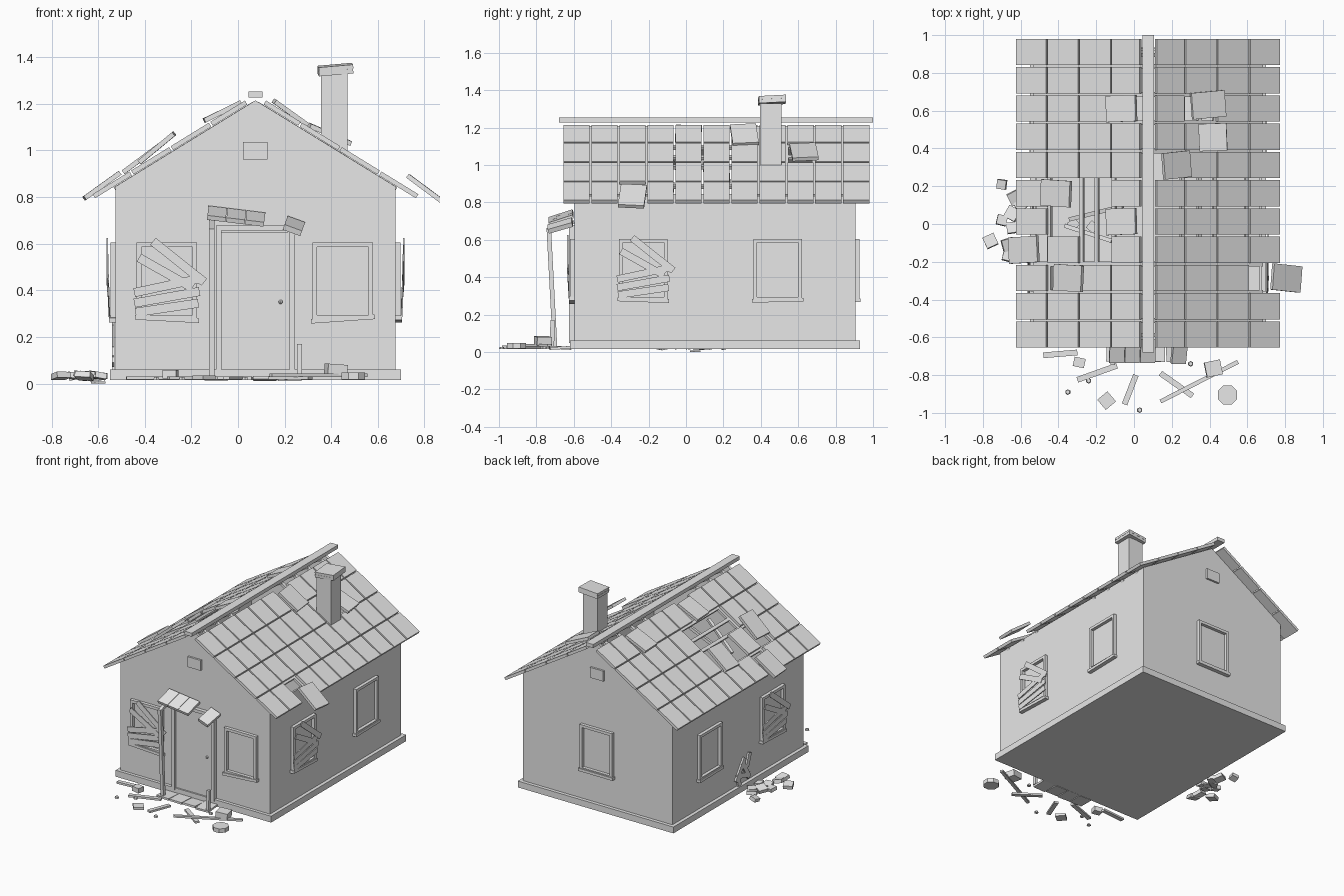
import bpy, bmesh, math, random
from mathutils import Matrix, Vector, Euler

cube = bpy.data.objects.get("Cube")
if cube:
    bpy.data.objects.remove(cube, do_unlink=True)

random.seed(4)
grey = bpy.data.materials.new("plain_grey")
grey.use_nodes = True
grey.diffuse_color = (0.8, 0.8, 0.8, 1)
grey.node_tree.nodes["Principled BSDF"].inputs["Base Color"].default_value = (0.8, 0.8, 0.8, 1)
WORLD = Matrix()
CX, CY = 0.075, 0.155          # centre of the house


def finish(name, bm):
    mesh = bpy.data.meshes.new(name)
    bmesh.ops.recalc_face_normals(bm, faces=bm.faces)
    bm.to_mesh(mesh)
    bm.free()
    mesh.materials.append(grey)
    obj = bpy.data.objects.new(name, mesh)
    bpy.context.collection.objects.link(obj)
    return obj


def box(name, loc, size, rot=(0, 0, 0), frame=WORLD):
    """Box with size and rotation in degrees, placed inside a frame."""
    turn = Euler([math.radians(a) for a in rot]).to_matrix().to_4x4()
    bm = bmesh.new()
    bmesh.ops.create_cube(bm, size=1, matrix=frame @ Matrix.Translation(loc) @ turn @ Matrix.Diagonal((*size, 1)))
    return finish(name, bm)


def plank(name, a, b, width, thick, z, frame=WORLD):
    """Flat plank lying on the ground between two points."""
    d = Vector(b) - Vector(a)
    mid = (Vector(a) + Vector(b)) / 2
    box(name, (mid.x, mid.y, z), (d.length, width, thick), (0, 0, math.degrees(math.atan2(d.y, d.x))), frame)


# Hollow walls with gables, open under the roof
bm = bmesh.new()
profile = [(-0.6, 0.03), (0.6, 0.03), (0.6, 0.846), (0, 1.215), (-0.6, 0.846)]
rings = [[bm.verts.new((CX + x, y, z)) for x, z in profile] for y in (-0.597, 0.905)]
for ring in rings:
    bm.faces.new(ring)
for i in (0, 1, 4):
    j = (i + 1) % 5
    bm.faces.new((rings[0][i], rings[0][j], rings[1][j], rings[1][i]))
walls = finish("walls", bm)
shell = walls.modifiers.new("thickness", "SOLIDIFY")
shell.thickness = 0.02
shell.offset = -1
box("foundation", (CX, CY, 0.038), (1.25, 1.55, 0.046))

# Roof tiles in rows from eave to ridge: lifted and missing ones by slot
SLOPE = math.atan(0.615)
EDGES = [0.69, 0.525, 0.355, 0.185, 0.03]
PITCH = 1.645 / 11
LOOSE = {  # (side, row, column): shift down, shift y, lift, tilt, yaw
    (1, 2, 8): (0.03, 0.02, 0.03, -8, 5),
    (1, 3, 6): (0.03, 0.0, 0.02, 4, 5),
    (1, 0, 2): (0.11, 0.0, 0.045, 5, -5),
    (-1, 3, 8): (0.02, 0.0, 0.02, -6, 2),
    (-1, 1, 5): (0.03, 0.0, 0.03, 5, -3),
    (-1, 3, 4): (0.02, 0.0, 0.02, -5, 2),
    (-1, 0, 3): (0.04, 0.0, 0.02, 4, 3),
    (-1, 1, 2): (-0.05, 0.0, 0.035, 8, -3),
}
MISSING = {(-1, 1, 4), (-1, 2, 3), (-1, 2, 4), (-1, 2, 5)}
for side, word in ((1, "left"), (-1, "right")):
    slope = Matrix.Translation((CX, 0, 1.215)) @ Matrix.Rotation(side * SLOPE, 4, "Y")
    down = side / math.cos(SLOPE)
    for row in range(4):
        low, high = EDGES[row], EDGES[row + 1]
        for col in range(11):
            key = (side, row, col)
            if key in MISSING:
                continue
            shift, dy, lift, tilt, yaw = LOOSE.get(key, (0, 0, 0, 0, 0))
            loc = ((low + high) / 2 * down + side * shift, -0.66 + (col + 0.5) * PITCH + dy, 0.013 + lift)
            size = ((low - high) * abs(down) - 0.008, PITCH - 0.01, 0.02)
            box("roof_tile_" + word, loc, size, (0, side * tilt, yaw), slope)
    # Rafters and purlins under the tiles
    for col in range(1, 11):
        if col not in (4, 5, 6):
            box("rafter_" + word, (0.31 * down, -0.66 + col * PITCH, -0.008), (0.7, 0.025, 0.018), frame=slope)
    for off in EDGES[1:4] + [0.275]:
        box("purlin_" + word, (off * down, CY, -0.008), (0.022, 1.48, 0.018), frame=slope)
box("ridge_cap", (CX, 0.16, 1.241), (0.06, 1.68, 0.026))
box("broken_rafter", (-0.2, 0.06, 1.0), (0.34, 0.022, 0.02), (0, -32, 14))
box("broken_rafter", (-0.24, -0.05, 0.99), (0.3, 0.022, 0.02), (0, -30, -18))
for x, y, turn in ((-0.32, 0, 40), (-0.22, -0.015, 50)):
    box("fallen_tile_inside", (x, y, 0.075), (0.05, 0.05, 0.02), (0, 0, turn))

# Chimney with a crooked cap
box("chimney", (0.413, 0.453, 1.115), (0.115, 0.115, 0.43))
box("chimney_cap", (0.418, 0.46, 1.338), (0.148, 0.145, 0.02), (3, -5, 2))
box("chimney_cap", (0.418, 0.46, 1.357), (0.148, 0.145, 0.018), (3, -5, 2))


# Windows: local x runs along the wall, local -y points outward
def window(x, y, turn, boarded, sill_tilt=0):
    wall = Matrix.Translation((x, y, 0.44)) @ Matrix.Rotation(math.radians(turn), 4, "Z")
    for s in (-1, 1):
        box("window_frame_side", (s * 0.12, -0.008, 0), (0.02, 0.03, 0.33), frame=wall)
        box("window_frame_end", (0, -0.008, s * 0.155), (0.22, 0.03, 0.02), frame=wall)
    box("window_sill", (0, -0.014, -0.163), (0.275, 0.03, 0.02), (0, sill_tilt, 0), wall)
    if boarded:
        boards = [(-0.06, 0.17, 0.16, -0.005), (-0.12, 0.1, 0.11, -0.03), (-0.14, -0.05, 0.14, 0.01),
                  (-0.14, -0.095, 0.14, -0.045), (-0.135, -0.135, 0.135, -0.095)]
        up = wall @ Matrix.Rotation(math.pi / 2, 4, "X")
        for i, (a, b, c, d) in enumerate(boards):
            plank("window_board", (a, b), (c, d), 0.038, 0.007, 0.026 + 0.002 * (5 - i), up)


window(-0.305, -0.597, 0, True, 3)
window(0.45, -0.597, 0, False, -4)
window(CX, 0.905, 180, False)
for x, turn in ((0.675, 90), (-0.525, -90)):
    window(x, -0.228, turn, True, 2)
    window(x, 0.49, turn, False, -1)
for y in (-0.601, 0.909):
    box("gable_vent", (CX, y, 0.998), (0.105, 0.02, 0.075))

# Door, frame, knob
box("door", (0.073, -0.602, 0.35), (0.3, 0.014, 0.6))
for x in (-0.083, 0.233):
    box("door_frame_side", (x, -0.608, 0.352), (0.024, 0.034, 0.61))
box("door_frame_top", (0.075, -0.608, 0.667), (0.34, 0.034, 0.022))
bm = bmesh.new()
bmesh.ops.create_uvsphere(bm, u_segments=8, v_segments=6, radius=0.009, matrix=Matrix.Translation((0.183, -0.617, 0.35)))
finish("door_knob", bm)

# Broken porch: leaning post, stump, canopy and step planks
box("porch_post", (-0.112, -0.717, 0.345), (0.024, 0.024, 0.64), (3, 0, 0))
box("porch_post_stump", (0.264, -0.715, 0.1), (0.02, 0.024, 0.14), (-2, 0, 0))
box("canopy_beam", (-0.112, -0.665, 0.675), (0.022, 0.14, 0.02), (17, 0, 0))
for i in range(3):
    box("canopy_tile", (-0.09 + i * 0.082, -0.668, 0.728 - i * 0.01), (0.08, 0.135, 0.02), (18, 7, 0))
box("canopy_tile", (0.24, -0.672, 0.676), (0.08, 0.135, 0.025), (17, 20, 0))
for i in range(4):
    box("porch_plank", (-0.095 + i * 0.105, -0.672, 0.022), (0.1, 0.115, 0.014), (random.uniform(-4, 4), 0, random.uniform(-3, 3)))

# Fallen planks and rubble in front
for a, b in (((-0.48, -0.695), (-0.3, -0.68)), ((-0.3, -0.825), (-0.09, -0.75)), ((-0.05, -0.955), (0.01, -0.8)),
             ((0.14, -0.79), (0.31, -0.91))):
    plank("fallen_plank", a, b, 0.03, 0.014, 0.024)
plank("long_fallen_plank", (0.14, -0.94), (0.55, -0.73), 0.022, 0.014, 0.036)
box("rubble_block", (0.42, -0.765, 0.06), (0.085, 0.08, 0.045), (0, 4, 12))
box("rubble_slab", (-0.145, -0.935, 0.026), (0.07, 0.07, 0.018), (0, 0, 40))
box("rubble_slab", (-0.29, -0.733, 0.04), (0.06, 0.05, 0.035), (0, 0, -12))
bm = bmesh.new()
bmesh.ops.create_cone(bm, cap_ends=True, segments=8, radius1=0.055, radius2=0.055, depth=0.03,
                      matrix=Matrix.Translation((0.495, -0.905, 0.033)) @ Matrix.Rotation(math.pi / 8, 4, "Z"))
finish("octagonal_stone", bm)
for x, y in ((-0.35, -0.89), (-0.24, -0.83), (0.03, -0.985), (0.2, -0.83), (0.3, -0.74)):
    bm = bmesh.new()
    bmesh.ops.create_cone(bm, cap_ends=True, segments=6, radius1=0.015, radius2=0.011, depth=0.012,
                          matrix=Matrix.Translation((x, y, 0.022)))
    finish("pebble", bm)

# Rubble heap and leaning shards along the right wall
for x, y in ((-0.76, -0.09), (-0.7, 0.21), (-0.665, -0.11), (-0.7, 0.02), (-0.645, 0.055), (-0.645, -0.02),
             (-0.63, 0.14), (-0.66, -0.165), (-0.6, 0.1), (-0.59, 0.0)):
    s = random.uniform(0.045, 0.07)
    box("side_rubble", (x, y, 0.033), (s, s, 0.025), (random.uniform(-18, 18), random.uniform(-18, 18), random.uniform(0, 90)))
for y, z, length, turn in ((0.08, 0.15, 0.16, 60), (0.14, 0.17, 0.17, -55), (0.11, 0.12, 0.14, 15),
                           (0.16, 0.1, 0.1, 80), (0.05, 0.21, 0.1, -70)):
    box("leaning_shard", (-0.535, y, z), (0.012, length, 0.035), (turn, 0, 0))
box("ground_chip", (-0.6, 0.05, 0.004), (0.05, 0.04, 0.008), (0, 0, 25))
